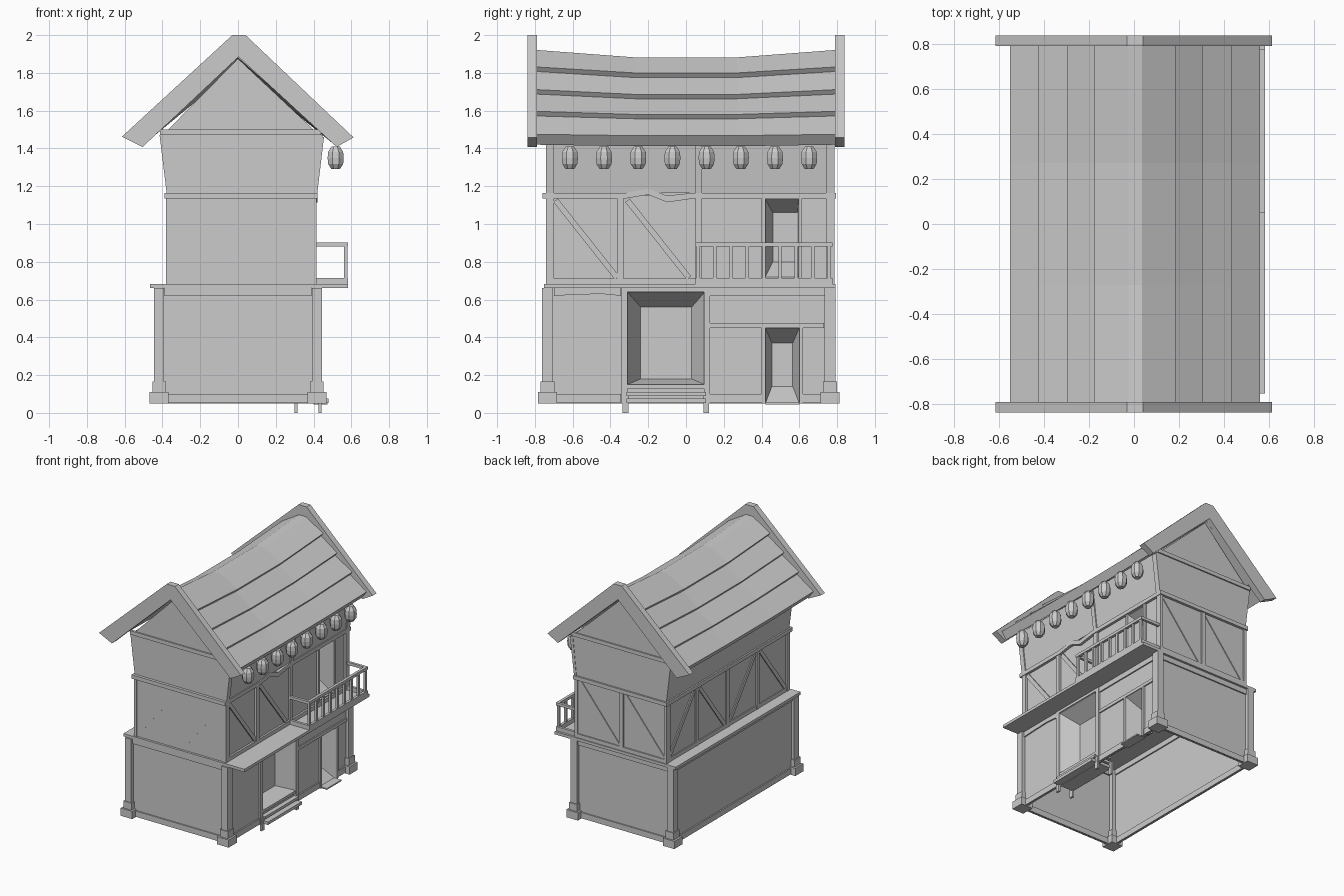
import bpy, bmesh, math
from mathutils import Vector

if "Cube" in bpy.data.objects:
    bpy.data.objects.remove(bpy.data.objects["Cube"])

grey = bpy.data.materials.new("plain_grey")
grey.diffuse_color = (0.6, 0.6, 0.6, 1)
grey.use_nodes = True
grey.node_tree.nodes["Principled BSDF"].inputs["Base Color"].default_value = grey.diffuse_color


def mesh(name, verts, faces, fix=True):
    me = bpy.data.meshes.new(name)
    me.from_pydata([tuple(v) for v in verts], [], faces)
    if fix:
        bm = bmesh.new()
        bm.from_mesh(me)
        bmesh.ops.recalc_face_normals(bm, faces=bm.faces)
        bm.to_mesh(me)
        bm.free()
    me.materials.append(grey)
    ob = bpy.data.objects.new(name, me)
    bpy.context.collection.objects.link(ob)
    return ob


def prism(name, pts, a, b, axis):
    """Extrude an outline from a to b; axis 'x' uses (y,z) points, 'y' uses (x,z)."""
    n = len(pts)
    place = (lambda p, t: (t, p[0], p[1])) if axis == 'x' else (lambda p, t: (p[0], t, p[1]))
    verts = [place(p, t) for t in (a, b) for p in pts]
    faces = [list(range(n)), list(range(n, 2 * n))]
    faces += [[i, (i + 1) % n, n + (i + 1) % n, n + i] for i in range(n)]
    return mesh(name, verts, faces)


def box(name, x0, x1, y0, y1, z0, z1):
    return prism(name, [(x0, z0), (x1, z0), (x1, z1), (x0, z1)], y0, y1, 'y')


def bar(name, p, q, width, a, b, axis):
    """Slanted timber between two points of a wall plane."""
    p, q = Vector(p), Vector(q)
    d = (q - p).normalized() * width / 2
    s = Vector((-d.y, d.x))
    return prism(name, [p + s, q + s, q - s, p - s], a, b, axis)


def wall_with_holes(name, x, ys, zs, holes):
    """Sheet facing +x, cut in a grid; cells whose middle is in a hole stay open."""
    verts, faces = [], []
    for y0, y1 in zip(ys, ys[1:]):
        for z0, z1 in zip(zs, zs[1:]):
            cy, cz = (y0 + y1) / 2, (z0 + z1) / 2
            if any(h[0] < cy < h[1] and h[2] < cz < h[3] for h in holes):
                continue
            k = len(verts)
            verts += [(x, y0, z0), (x, y1, z0), (x, y1, z1), (x, y0, z1)]
            faces.append([k, k + 1, k + 2, k + 3])
    return mesh(name, verts, faces, False)


def recess(name, x, outer, inner, depth):
    """Splayed niche behind a wall opening; rectangles are y0, y1, z0, z1."""
    verts = []
    for px, (y0, y1, z0, z1) in ((x, outer), (x - depth, inner)):
        verts += [(px, y0, z0), (px, y1, z0), (px, y1, z1), (px, y0, z1)]
    faces = [[i, (i + 1) % 4, 4 + (i + 1) % 4, 4 + i] for i in range(4)] + [[4, 5, 6, 7]]
    return mesh(name, verts, faces, False)


def shell(name, x0, x1, y0, y1, z0, z1):
    """Front, left and back wall sheets (the right wall is separate)."""
    v = [(x, y, z) for z in (z0, z1) for x, y in ((x1, y0), (x0, y0), (x0, y1), (x1, y1))]
    return mesh(name, v, [[1, 0, 4, 5], [2, 1, 5, 6], [3, 2, 6, 7]], False)


# Ground floor walls, open underneath
door, hatch = (-.31, .10, .15, .64), (.42, .60, .05, .45)
shell("ground_walls", -.42, .42, -.735, .765, .05, .66)
wall_with_holes("ground_right_wall", .42, [-.735, -.31, .10, .42, .60, .765],
                [.05, .15, .45, .64, .66], [door, hatch])
recess("door_recess", .42, door, (-.24, .03, .18, .56), .12)
recess("hatch_recess", .42, hatch, (.455, .565, .14, .37), .12)

# Corner posts with stepped feet
for x in (-.4175, .4175):
    for y in (-.733, .762):
        box("corner_post", x - .027, x + .027, y - .03, y + .03, .05, .66)
        box("post_foot", x - .05, x + .05, y - .05, y + .05, .05, .11)
        box("post_collar", x - .035, x + .035, y - .037, y + .037, .11, .165)

# Ground sill and head beams
for z0, z1 in ((.055, .10), (.62, .66)):
    box("front_beam", -.39, .39, -.745, -.725, z0, z1)
    box("back_beam", -.39, .39, .755, .775, z0, z1)
    box("left_beam", -.43, -.41, -.70, .735, z0, z1)
box("right_sill", .41, .43, -.70, -.345, .055, .10)
box("right_sill", .41, .43, .125, .40, .055, .10)
box("right_sill", .41, .43, .62, .735, .055, .10)
prism("left_bay_lintel", [(-.70, .62), (-.6, .625), (-.45, .63), (-.345, .62), (-.345, .66), (-.70, .66)],
      .41, .43, 'x')
box("right_head_beam", .41, .43, .125, .735, .62, .66)
box("middle_beam", .41, .43, .125, .73, .45, .475)

# Door and hatch frames
for y0, y1, z1 in ((-.342, -.31, .65), (.095, .127, .65), (.40, .42, .45), (.60, .62, .45)):
    box("frame_post", .41, .435, y0, y1, .05, z1)
box("door_head", .41, .435, -.342, .127, .64, .66)

# Doorstep on short legs
for x1, z0, z1 in ((.43, .13, .15), (.455, .09, .11), (.48, .052, .075)):
    box("step", .30, x1, -.315, .105, z0, z1)
for y in (-.32, .107):
    for x in (.307, .433):
        box("step_leg", x - .008, x + .008, y - .015, y + .015, 0, .10)
box("hatch_threshold", .40, .475, .42, .60, .045, .055)

# Jutting floor slab
box("floor_slab", -.465, .582, -.752, .792, .66, .682)

# Upper floor walls
window = (.42, .595, .72, 1.13)
shell("upper_walls", -.372, .40, -.735, .775, .68, 1.15)
wall_with_holes("upper_right_wall", .40, [-.735, .42, .595, .775], [.68, .72, 1.13, 1.15], [window])
recess("window_recess", .40, window, (.46, .59, .80, 1.06), .12)

# Upper floor timbers on the right side
for y0, y1 in ((-.74, -.70), (-.365, -.33), (.05, .085), (.40, .42), (.595, .615), (.74, .785)):
    box("right_post", .39, .415, y0, y1, .68, 1.15)
box("right_rail", .39, .415, -.74, .785, .68, .712)
for y in (-.69, -.31):
    bar("right_brace", (y, 1.125), (y + .325, .715), .03, .39, .41, 'x')
prism("right_belt", [(-.76, 1.135), (-.32, 1.135), (-.2, 1.155), (-.1, 1.115), (.04, 1.135), (.79, 1.135),
                     (.79, 1.165), (.04, 1.165), (-.1, 1.15), (-.2, 1.188), (-.32, 1.165), (-.76, 1.165)],
      .39, .42, 'x')

# Upper floor timbers on the left, front and back
for y0, y1 in ((-.74, -.70), (-.365, -.33), (.01, .045), (.385, .42), (.74, .785)):
    box("left_post", -.382, -.36, y0, y1, .68, 1.15)
for i in range(4):
    y0, y1 = -.69 + .375 * i, -.38 + .375 * i
    ends = ((y0, 1.12), (y1, .715)) if i % 2 else ((y0, .715), (y1, 1.12))
    bar("left_brace", *ends, .03, -.38, -.365, 'x')
box("left_rail", -.38, -.36, -.74, .785, .68, .712)
box("left_belt", -.39, -.36, -.76, .79, 1.135, 1.165)
box("front_belt", -.39, .42, -.76, -.72, 1.135, 1.165)
box("back_belt", -.39, .42, .75, .795, 1.135, 1.165)
box("back_post", -.005, .03, .765, .785, .68, 1.14)
box("back_rail", -.38, .415, .765, .785, .68, .712)
for x in (-.35, .04):
    bar("back_brace", (x, .715), (x + .33, 1.12), .03, .765, .782, 'y')
    bar("front_brace", (x, .715), (x + .33, 1.12), .03, -.7355, -.72, 'y')

# Flared attic with gable ends
prism("attic", [(-.378, 1.165), (.412, 1.165), (.447, 1.47), (.40, 1.50), (0, 1.875), (-.37, 1.50), (-.415, 1.47)],
      -.738, .782, 'y')
for y0, y1 in ((-.748, -.73), (.774, .792)):
    box("gable_beam", -.412, .44, y0, y1, 1.47, 1.50)
for y0, y1 in ((-.74, -.70), (.05, .085), (.742, .785)):
    prism("attic_post", [(.40, 1.165), (.42, 1.165), (.455, 1.46), (.43, 1.46)], y0, y1, 'y')

# Sagging roof of lapped boards: x, height at the ends, height in the middle
half = [(.035, 1.922, 1.882), (.185, 1.832, 1.80), (.167, 1.808, 1.775), (.305, 1.712, 1.686),
        (.288, 1.688, 1.663), (.435, 1.597, 1.58), (.418, 1.572, 1.557), (.56, 1.475, 1.468),
        (.52, 1.42, 1.412)]
ring = half + [(0, 1.88, 1.832)] + [(-x + .01, a, b) for x, a, b in reversed(half)]
n = len(ring)
rv = [(x, y, b if abs(y) < .5 else a) for y in (-.80, -.27, .27, .80) for x, a, b in ring]
rf = [[k * n + i, k * n + (i + 1) % n, (k + 1) * n + (i + 1) % n, (k + 1) * n + i]
      for k in range(3) for i in range(n)]
mesh("roof_boards", rv, rf + [list(range(n)), list(range(3 * n, 4 * n))])

# Bargeboards at both ends
for y0, y1 in ((-.838, -.79), (.79, .838)):
    prism("bargeboard", [(-.03, 2), (.04, 2), (.612, 1.458), (.522, 1.408), (.003, 1.885),
                         (-.505, 1.408), (-.615, 1.462)], y0, y1, 'y')

# Balcony railing
box("balcony_top_rail", .56, .582, .05, .775, .88, .902)
box("balcony_low_rail", .56, .582, .05, .775, .68, .715)
for y0 in (.05, .755):
    box("balcony_side_top", .40, .57, y0, y0 + .02, .88, .902)
    box("balcony_side_low", .40, .57, y0, y0 + .02, .68, .715)
for i in range(9):
    y = .065 + .0865 * i
    box("baluster", .562, .58, y - .009, y + .009, .70, .89)

# Paper lanterns under the right eave
for i in range(8):
    y = -.615 + .181 * i
    rings = [(-.06, .024), (-.032, .043), (0, .046), (.032, .043), (.06, .024)]
    lv = [(.517 + r * math.cos(a * math.pi / 4 + .39), y + r * math.sin(a * math.pi / 4 + .39), 1.35 + z)
          for z, r in rings for a in range(8)]
    lf = [[k * 8 + a, k * 8 + (a + 1) % 8, k * 8 + 8 + (a + 1) % 8, k * 8 + 8 + a]
          for k in range(4) for a in range(8)]
    mesh("lantern", lv, lf + [list(range(8)), list(range(32, 40))])
